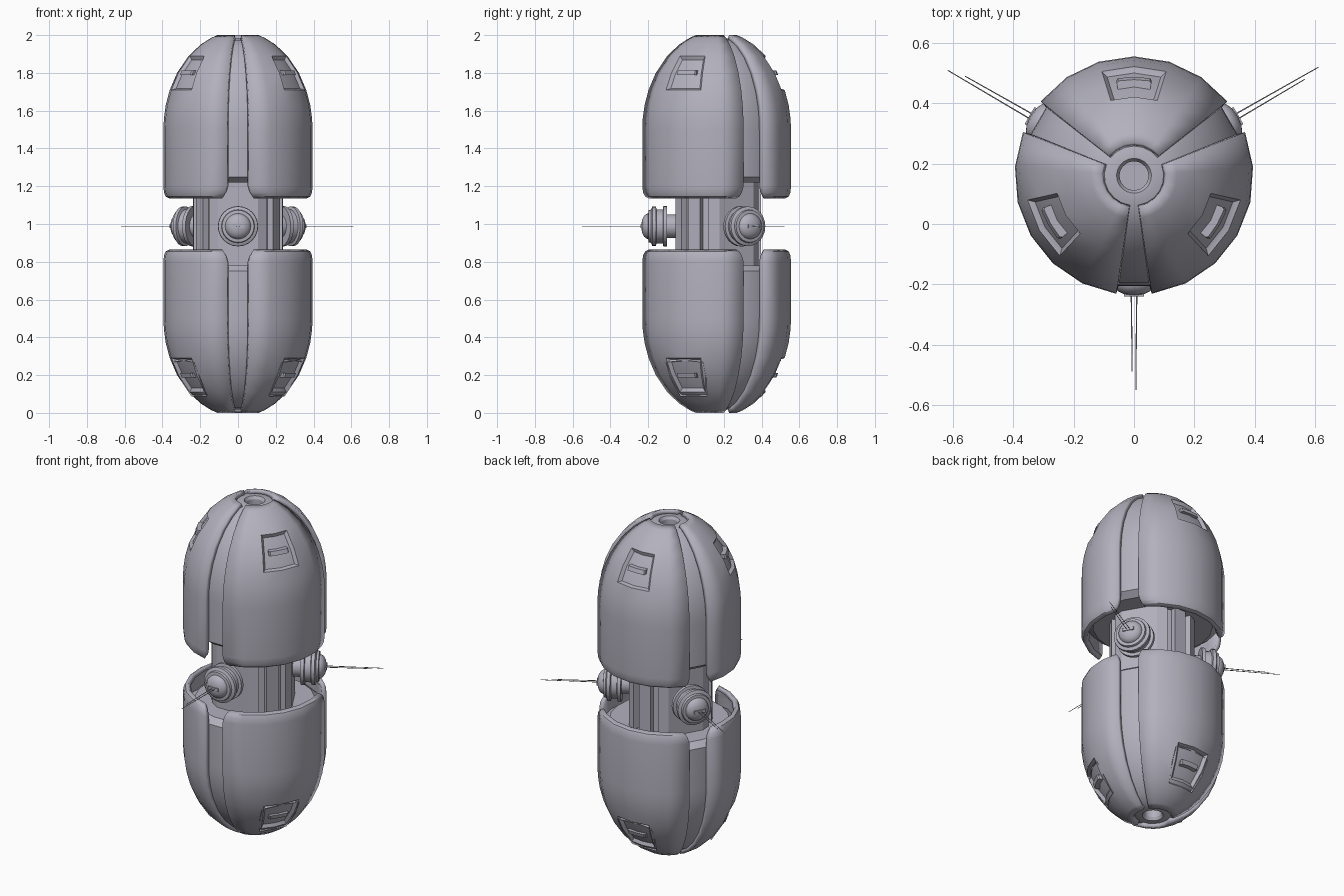
import bpy, bmesh
from math import sin, cos, pi, radians, sqrt
from mathutils import Matrix, Vector

cube = bpy.data.objects.get("Cube")
if cube:
    bpy.data.objects.remove(cube)

AXIS_Y = 0.16      # y of the vertical body axis
STEP = 2 * pi / 21 # six columns per panel, one per slot
POD_Z = 0.988

grey = bpy.data.materials.new("lavender_grey_metal")
grey.use_nodes = True
COLOR = (0.45, 0.44, 0.51, 1)
grey.diffuse_color = COLOR
grey.node_tree.nodes["Principled BSDF"].inputs["Base Color"].default_value = COLOR


def finish(bm, name, matrix, closed=True, thickness=0):
    bm.transform(matrix)
    if closed:
        bmesh.ops.recalc_face_normals(bm, faces=bm.faces)
    elif matrix.determinant() < 0:
        bmesh.ops.reverse_faces(bm, faces=bm.faces)
    mesh = bpy.data.meshes.new(name)
    bm.to_mesh(mesh)
    bm.free()
    ob = bpy.data.objects.new(name, mesh)
    bpy.context.collection.objects.link(ob)
    mesh.materials.append(grey)
    bpy.ops.object.select_all(action='DESELECT')
    ob.select_set(True)
    bpy.context.view_layer.objects.active = ob
    bpy.ops.object.shade_smooth_by_angle(angle=radians(30))
    if thickness:
        mod = ob.modifiers.new("Thickness", 'SOLIDIFY')
        mod.thickness = thickness
        mod.offset = -1
    return ob


def skin(bm, rings, wrap):
    """Join rows of points with quads; returns the faces row by row."""
    rows = [[bm.verts.new(p) for p in ring] for ring in rings]
    faces = []
    for low, high in zip(rows, rows[1:]):
        n = len(low)
        faces.append([bm.faces.new((low[i], low[(i + 1) % n], high[(i + 1) % n], high[i]))
                      for i in range(n if wrap else n - 1)])
    return rows, faces


def lathe(profile, segs, start=0.0):
    bm = bmesh.new()
    rings = [[(r * cos(start + 2 * pi * i / segs), r * sin(start + 2 * pi * i / segs), z)
              for i in range(segs)] for r, z in profile]
    rows, _ = skin(bm, rings, True)
    bm.faces.new(rows[0])
    bm.faces.new(rows[-1])
    return bm


def box(size, centre):
    bm = bmesh.new()
    bmesh.ops.create_cube(bm, size=1, matrix=Matrix.Translation(centre) @ Matrix.Diagonal((*size, 1)))
    return bm


def dome(radius, height, z):
    return radius * sqrt(1 - ((z - 1.5) / height) ** 2)


def place(angle):
    return Matrix.Translation((0, AXIS_Y, 0)) @ Matrix.Rotation(angle, 4, 'Z')


FLIP = Matrix.Translation((0, 0, 2)) @ Matrix.Diagonal((1, 1, -1, 1))
HALVES = (("upper", Matrix.Identity(4)), ("lower", FLIP))


def panel():
    """Curved shell panel centred on +x, with a sunken hatch."""
    # radius, height, half angle in columns: rounded lower corners
    rows = [(0.365, 1.135, 2.72), (0.384, 1.146, 2.84), (0.393, 1.167, 2.93), (0.396, 1.2, 3), (0.396, 1.5, 3)]
    rows += [(dome(0.396, 0.52, z), z, 3) for z in (1.56, 1.63, 1.71, 1.8, 1.89, 1.95, 1.985, 2.0)]
    rings = []
    for r, z, half in rows:
        angles = [max(-half, min(half, c)) * STEP for c in range(-3, 4)]
        rings.append([(r * cos(a), r * sin(a), z) for a in angles])
    bm = bmesh.new()
    _, faces = skin(bm, rings, False)
    hatch = [f for row in faces[7:9] for f in row[2:4]]
    bmesh.ops.inset_region(bm, faces=hatch, thickness=0.006, depth=0.003, use_even_offset=True)
    bmesh.ops.inset_region(bm, faces=hatch, thickness=0.014, depth=-0.017, use_even_offset=True)
    return bm


def handle():
    """Small curved bar across the hatch."""
    bm = bmesh.new()
    rings = []
    for c in (-0.62, -0.55, 0, 0.55, 0.62):
        a = c * STEP
        out = 0.328 if abs(c) < 0.6 else 0.32
        section = ((0.295, 1.788), (out, 1.788), (out - 0.009, 1.812), (0.285, 1.812))
        rings.append([(r * cos(a), r * sin(a), z) for r, z in section])
    ends, _ = skin(bm, rings, True)
    bm.faces.new(ends[0])
    bm.faces.new(ends[-1])
    return bm


# Shell panels and inner domes
shell = [(0.2, 1.22), (0.33, 1.22), (0.37, 1.25), (0.37, 1.5)]
shell += [(dome(0.37, 0.5, z), z) for z in (1.56, 1.63, 1.71, 1.8, 1.88, 1.94, 1.973)]
shell += [(0.066, 1.982), (0.058, 1.982), (0.048, 1.965), (0.048, 1.92)]
for half, flip in HALVES:
    finish(lathe(shell, 21, pi / 2), half + "_inner_dome", flip @ place(0))
    for side, degrees in (("back", 90), ("right", 210), ("left", 330)):
        spot = flip @ place(radians(degrees))
        finish(panel(), f"{half}_{side}_panel", spot, closed=False, thickness=0.026)
        finish(handle(), f"{half}_{side}_hatch_handle", spot)

# Core column: flat pod faces with two grooves in each side between them
OUT, DEEP = 0.239, 0.205
pattern = [(34, OUT), (20, OUT), (19, DEEP), (10, DEEP), (9, OUT)]
pattern = [(-a, r) for a, r in pattern] + pattern[::-1]
outline = []
for degrees in (90, 210, 330):
    for a, r in pattern:
        t = radians(degrees + a)
        outline.append((r * cos(t), r * sin(t)))
bm = bmesh.new()
ends, _ = skin(bm, [[(x, y, z) for x, y in outline] for z in (0.74, 1.26)], True)
bm.faces.new(ends[0])
bm.faces.new(ends[1])
finish(bm, "core_column", place(0))

# Antenna pods, each turned on its own axis and aimed outward along +x
pod = [(0.062, 0.19), (0.062, 0.26), (0.107, 0.26), (0.107, 0.28), (0.09, 0.283), (0.09, 0.315),
       (0.105, 0.32), (0.105, 0.338), (0.088, 0.345), (0.085, 0.358), (0.068, 0.36),
       (0.066, 0.368), (0.055, 0.382), (0.035, 0.392), (0.012, 0.396)]
aim = Matrix.Rotation(pi / 2, 4, 'Y')
for side, degrees in (("front", 270), ("left", 30), ("right", 150)):
    spot = Matrix.Translation((0, 0, POD_Z)) @ place(radians(degrees))
    finish(lathe(pod, 24), side + "_pod", spot @ aim)
    finish(box((0.03, 0.066, 0.018), (0.385, 0, 0)), side + "_pod_bar", spot)
    for label, sign, tip in (("a", -1, 0.65), ("b", 1, 0.71)):
        start, end = Vector((0.39, sign * 0.009, 0)), Vector((tip, sign * 0.006, 0))
        rod = lathe([(0.0022, 0), (0.0016, (end - start).length)], 6)
        turn = (end - start).to_track_quat('Z', 'Y').to_matrix().to_4x4()
        finish(rod, f"{side}_antenna_{label}", spot @ Matrix.Translation(start) @ turn)
